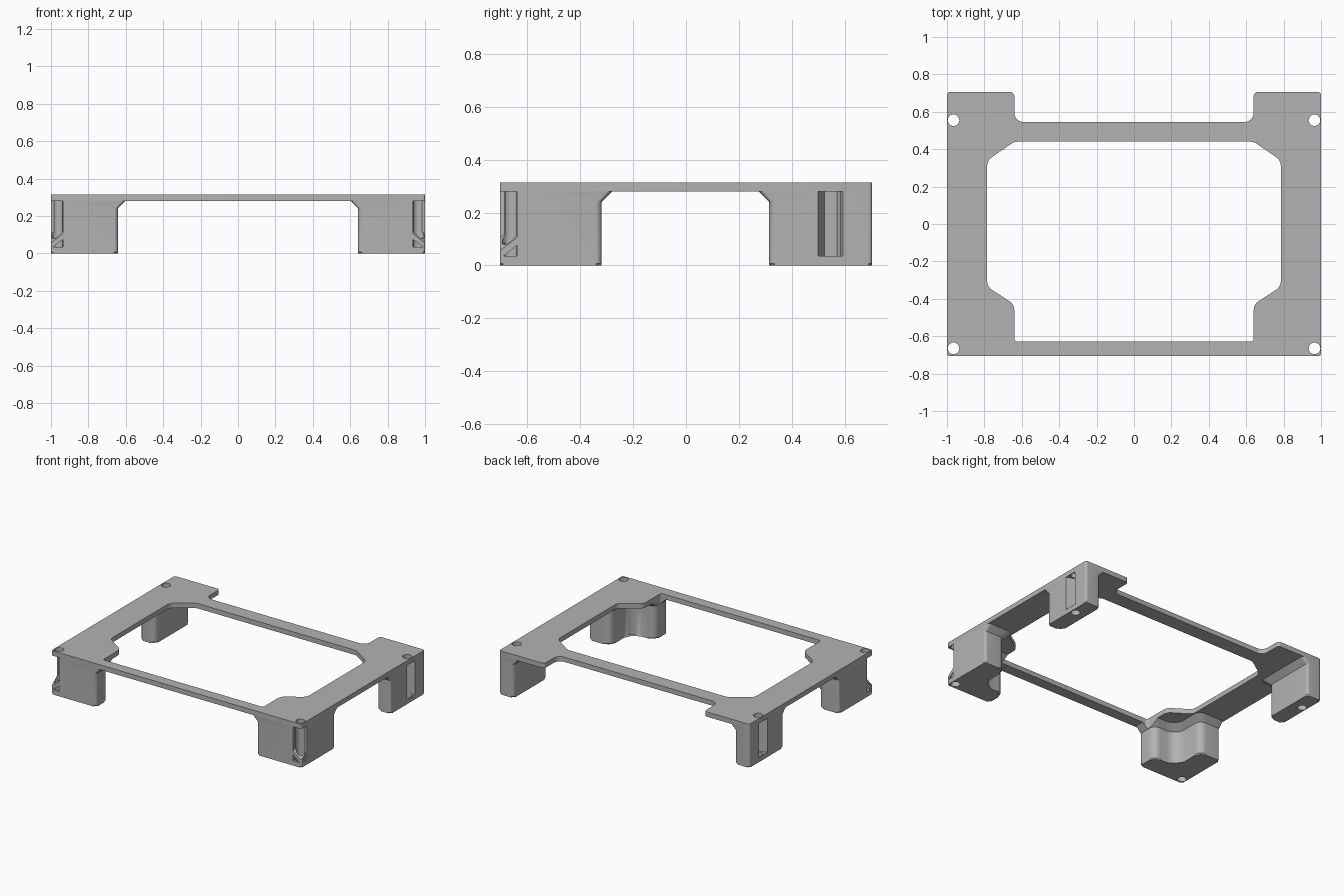
import bpy, bmesh, math
from mathutils import Vector

cube = bpy.data.objects.get("Cube")
if cube:
    bpy.data.objects.remove(cube)

PLATE_Z, TOP_Z = 0.28, 0.315
SIDE, FRONT, BACK = 1.0, -0.705, 0.705

grey = bpy.data.materials.new("light_grey")
grey.use_nodes = True
grey.diffuse_color = (0.45, 0.45, 0.45, 1)
grey.node_tree.nodes["Principled BSDF"].inputs["Base Color"].default_value = grey.diffuse_color


def fillet(corners, steps=6):
    """Round each (x, y, reach) corner with a circular arc; the point count stays fixed."""
    out = []
    for i, (x, y, reach) in enumerate(corners):
        p = Vector((x, y))
        before = (Vector(corners[i - 1][:2]) - p).normalized()
        after = (Vector(corners[(i + 1) % len(corners)][:2]) - p).normalized()
        a, b = p + before * reach, p + after * reach
        w = math.sin(before.angle(after) / 2)
        for k in range(steps + 1):
            t = k / steps
            ka, kp, kb = (1 - t) ** 2, 2 * w * t * (1 - t), t * t
            out.append((a * ka + p * kp + b * kb) / (ka + kp + kb))
    return out


def loft(name, rings, foot_bevel=0):
    """Skin a stack of rings, each a list of 3D points, and cap both ends."""
    bm = bmesh.new()
    rows = [[bm.verts.new(p) for p in ring] for ring in rings]
    n = len(rows[0])
    for low, high in zip(rows, rows[1:]):
        for i in range(n):
            j = (i + 1) % n
            bm.faces.new((low[i], low[j], high[j], high[i]))
    bottom = bm.faces.new(rows[0][::-1])
    bm.faces.new(rows[-1])
    if foot_bevel:
        bmesh.ops.bevel(bm, geom=list(bottom.edges), offset=foot_bevel,
                        segments=1, affect='EDGES')
    bmesh.ops.recalc_face_normals(bm, faces=bm.faces)
    mesh = bpy.data.meshes.new(name)
    bm.to_mesh(mesh)
    bm.free()
    mesh.materials.append(grey)
    obj = bpy.data.objects.new(name, mesh)
    bpy.context.collection.objects.link(obj)
    return obj


def level(outline, z):
    return [(p[0], p[1], z) for p in outline]


def prism(name, outline, z0, z1):
    return loft(name, [level(outline, z0), level(outline, z1)])


def activate(obj):
    bpy.ops.object.select_all(action='DESELECT')
    obj.select_set(True)
    bpy.context.view_layer.objects.active = obj


def cut(obj, *cutters):
    activate(obj)
    for cutter in cutters:
        mod = obj.modifiers.new("cut", 'BOOLEAN')
        mod.operation, mod.solver, mod.object = 'DIFFERENCE', 'EXACT', cutter
        bpy.ops.object.modifier_apply(modifier=mod.name)


def finish(obj, mirrored=False):
    activate(obj)
    if mirrored:
        mod = obj.modifiers.new("mirror", 'MIRROR')
        mod.use_mirror_merge = False
        bpy.ops.object.modifier_apply(modifier=mod.name)
    bpy.ops.object.shade_smooth_by_angle(angle=math.radians(30))


def symmetric(half):
    """Complete a +x half outline running from front to back."""
    return half + [(-x, y, r) for x, y, r in reversed(half)]


# Cutters: central opening and four screw holes
opening = prism("opening_cutter", fillet(symmetric([
    (0.64, -0.628, 0.015), (0.64, -0.43, 0.03), (0.785, -0.335, 0.03),
    (0.785, 0.34, 0.03), (0.64, 0.44, 0.02)])), -0.5, 0.5)
holes = []
for sx in (-1, 1):
    for y in (-0.665, 0.555):
        ring = [(sx * 0.965 + 0.031 * math.cos(math.tau * k / 32),
                 y + 0.031 * math.sin(math.tau * k / 32)) for k in range(32)]
        holes.append(prism("screw_hole_cutter", ring, -0.5, 0.5))

# Flat frame with two rear tabs
frame = prism("frame_plate", fillet(symmetric([
    (SIDE, FRONT, 0.012), (SIDE, BACK, 0.015), (0.64, BACK, 0.02),
    (0.64, 0.545, 0.05)])), PLATE_Z, TOP_Z)
cut(frame, opening, *holes)
finish(frame)


def leg(name, foot, flare):
    """Straight leg that flares out under the plate."""
    wide = [(x, y, c[2]) for (x, y), c in zip(flare, foot)]
    narrow, wide = fillet(foot), fillet(wide)
    return loft(name, [level(narrow, 0), level(narrow, 0.24),
                       level(wide, PLATE_Z)], 0.008)


# Angled front legs
front = leg("front_legs",
            [(0.642, FRONT, 0.02), (SIDE, FRONT, 0.012), (SIDE, -0.32, 0.02),
             (0.83, -0.32, 0.05), (0.83, -0.56, 0.08), (0.642, -0.56, 0.05)],
            [(0.602, FRONT), (SIDE, FRONT), (SIDE, -0.28),
             (0.79, -0.28), (0.79, -0.52), (0.602, -0.52)])


def corner_ring(profile, height):
    """Points given as (depth in from the corner, sideways), on the corner diagonal."""
    s = math.sqrt(0.5)
    return [(SIDE + (v - d) * s, FRONT + (d + v) * s, height(d)) for d, v in profile]


def rib_top(d):
    return 0.055 + 1.1 * d


# Corner recess crossed by a slanted rib, with a small window below the rib
recess = [(-0.03, -0.06), (0.046, -0.046), (0.058, -0.032),
          (0.058, 0.032), (0.046, 0.046), (-0.03, 0.06)]
window = [(0.01, -0.05), (0.046, -0.046), (0.058, -0.032),
          (0.058, 0.032), (0.046, 0.046), (0.01, 0.05)]
upper = loft("recess_cutter", [corner_ring(recess, rib_top),
                               corner_ring(recess, lambda d: 0.4)])
lower = loft("window_cutter", [corner_ring(window, lambda d: 0.035),
                               corner_ring(window, lambda d: rib_top(d) - 0.03)])
cut(front, opening, upper, lower, holes[2])
finish(front, mirrored=True)

# Slim back legs with a tapered groove on the outer side
back = leg("back_legs",
           [(0.885, 0.315, 0.04), (SIDE, 0.315, 0.02),
            (SIDE, BACK, 0.015), (0.885, BACK, 0.02)],
           [(0.845, 0.275), (SIDE, 0.275), (SIDE, BACK), (0.845, BACK)])
groove = prism("groove_cutter", [(1.02, 0.5), (1.02, 0.595), (SIDE, 0.595),
                                 (0.933, 0.572), (0.933, 0.524), (SIDE, 0.5)], 0.035, 0.4)
cut(back, groove, holes[3])
finish(back, mirrored=True)

for helper in [opening, upper, lower, groove] + holes:
    bpy.data.objects.remove(helper)
